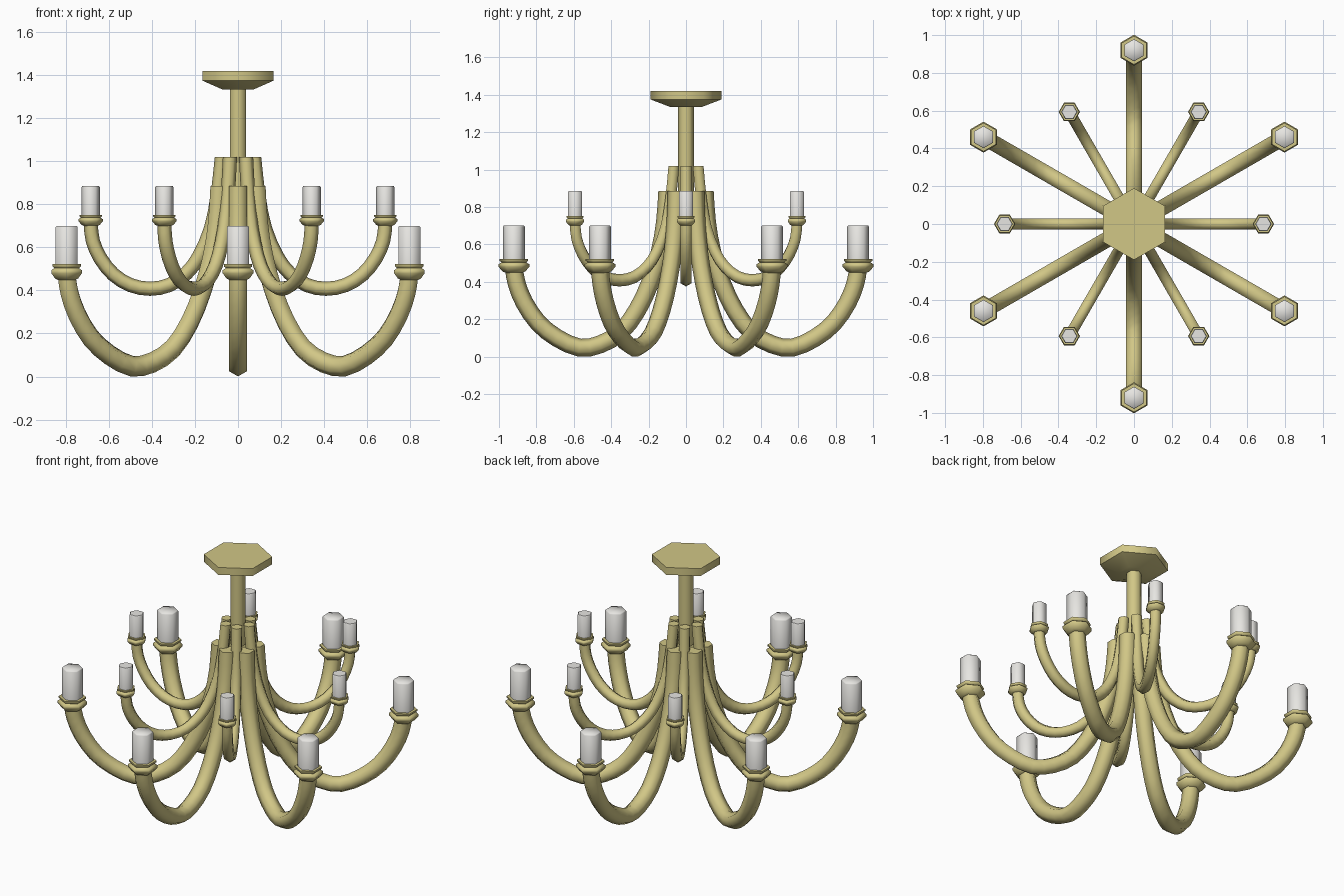
import bpy
import math
from mathutils import Vector

if "Cube" in bpy.data.objects:
    bpy.data.objects.remove(bpy.data.objects["Cube"])

SIDES = 6


def material(name, rgb):
    m = bpy.data.materials.new(name)
    m.diffuse_color = (*rgb, 1)
    m.use_nodes = True
    m.node_tree.nodes["Principled BSDF"].inputs["Base Color"].default_value = m.diffuse_color
    return m


brass = material("brass", (0.64, 0.57, 0.24))
wax = material("wax", (0.80, 0.79, 0.76))


def make_mesh(name, rings, mat):
    """Skin a stack of six-sided rings and cap both ends."""
    n = SIDES
    verts = [v for ring in rings for v in ring]
    faces = [tuple(reversed(range(n)))]
    for i in range(len(rings) - 1):
        for j in range(n):
            a, b = i * n + j, i * n + (j + 1) % n
            faces.append((a, b, b + n, a + n))
    last = (len(rings) - 1) * n
    faces.append(tuple(range(last, last + n)))
    mesh = bpy.data.meshes.new(name)
    mesh.from_pydata(verts, [], faces)
    mesh.materials.append(mat)
    mesh.validate()
    mesh.update()
    return mesh


def lathe(name, profile, mat, x=0.0):
    rings = []
    for r, z in profile:
        rings.append([(x + r * math.cos(math.tau * k / SIDES),
                       r * math.sin(math.tau * k / SIDES), z) for k in range(SIDES)])
    return make_mesh(name, rings, mat)


def smooth_path(pts, steps=2):
    """Catmull-Rom through the (radius, height) points."""
    p = [Vector(q) for q in pts]
    p = [2 * p[0] - p[1]] + p + [2 * p[-1] - p[-2]]
    out = []
    for i in range(1, len(p) - 2):
        a, b, c, d = p[i - 1:i + 3]
        for s in range(steps):
            t = s / steps
            out.append(0.5 * (2 * b + (c - a) * t + (2 * a - 5 * b + 4 * c - d) * t * t
                              + (3 * b - a - 3 * c + d) * t ** 3))
    return out + [p[-2]]


def tube(name, pts, radius, mat):
    path = smooth_path(pts)
    rings = []
    for i, c in enumerate(path):
        if i in (0, len(path) - 1):
            t = Vector((0, -1 if i == 0 else 1))      # square vertical ends
        else:
            t = (path[i + 1] - path[i - 1]).normalized()
        nx, nz = t.y, -t.x                            # in-plane normal
        ring = []
        for k in range(SIDES):
            a = math.tau * k / SIDES
            u, v = radius * math.cos(a), radius * math.sin(a)
            ring.append((c.x + u * nx, v, c.y + u * nz))
        rings.append(ring)
    return make_mesh(name, rings, mat)


def place(name, mesh, degrees):
    ob = bpy.data.objects.new(name, mesh)
    bpy.context.collection.objects.link(ob)
    ob.rotation_euler.z = math.radians(degrees)
    return ob


# Ceiling plate and hanging rod
place("ceiling_plate", lathe("ceiling_plate", [
    (0.085, 1.335), (0.19, 1.375), (0.19, 1.42)], brass), 30)
place("hanging_rod", lathe("hanging_rod", [(0.043, 0.88), (0.043, 1.345)], brass), 30)

# Drip cup outline: radius and height from the cup base, for the large arms
CUP = [(0.045, 0.0), (0.062, 0.008), (0.082, 0.032), (0.082, 0.046),
       (0.066, 0.056), (0.076, 0.064), (0.076, 0.074)]

# Arm centre lines as (radius, height)
LOWER = [(0.10, 0.885), (0.112, 0.72), (0.14, 0.56), (0.19, 0.40), (0.26, 0.25),
         (0.35, 0.13), (0.46, 0.065), (0.57, 0.048), (0.69, 0.10), (0.79, 0.18),
         (0.865, 0.29), (0.905, 0.39), (0.92, 0.47)]
UPPER = [(0.075, 1.02), (0.095, 0.84), (0.125, 0.69), (0.18, 0.56), (0.24, 0.48),
         (0.32, 0.425), (0.41, 0.408), (0.50, 0.425), (0.58, 0.475),
         (0.64, 0.55), (0.675, 0.63), (0.685, 0.71)]

tiers = [("lower", LOWER, 0.048, 1.0, 0.448, 0.059, 0.70, 30),
         ("upper", UPPER, 0.033, 0.69, 0.70, 0.043, 0.885, 0)]

# Two tiers of six arms, each with a cup and a candle
for tier, path, radius, scale, cup_z, candle_r, candle_top, start in tiers:
    end = path[-1][0]
    arm = tube(tier + "_arm", path, radius, brass)
    cup = lathe(tier + "_cup", [(r * scale, cup_z + z * scale) for r, z in CUP], brass, end)
    candle = lathe(tier + "_candle", [
        (candle_r, cup_z + 0.06 * scale), (candle_r, candle_top - 0.006),
        (candle_r * 0.92, candle_top)], wax, end)
    for k in range(6):
        for part, mesh in (("arm", arm), ("cup", cup), ("candle", candle)):
            place(f"{tier}_{part}_{k + 1}", mesh, start + 60 * k)

# Soft shading round the tubes, sharp rims
for ob in bpy.context.collection.objects:
    ob.select_set(True)
    bpy.context.view_layer.objects.active = ob
bpy.ops.object.shade_smooth_by_angle(angle=math.radians(63))
